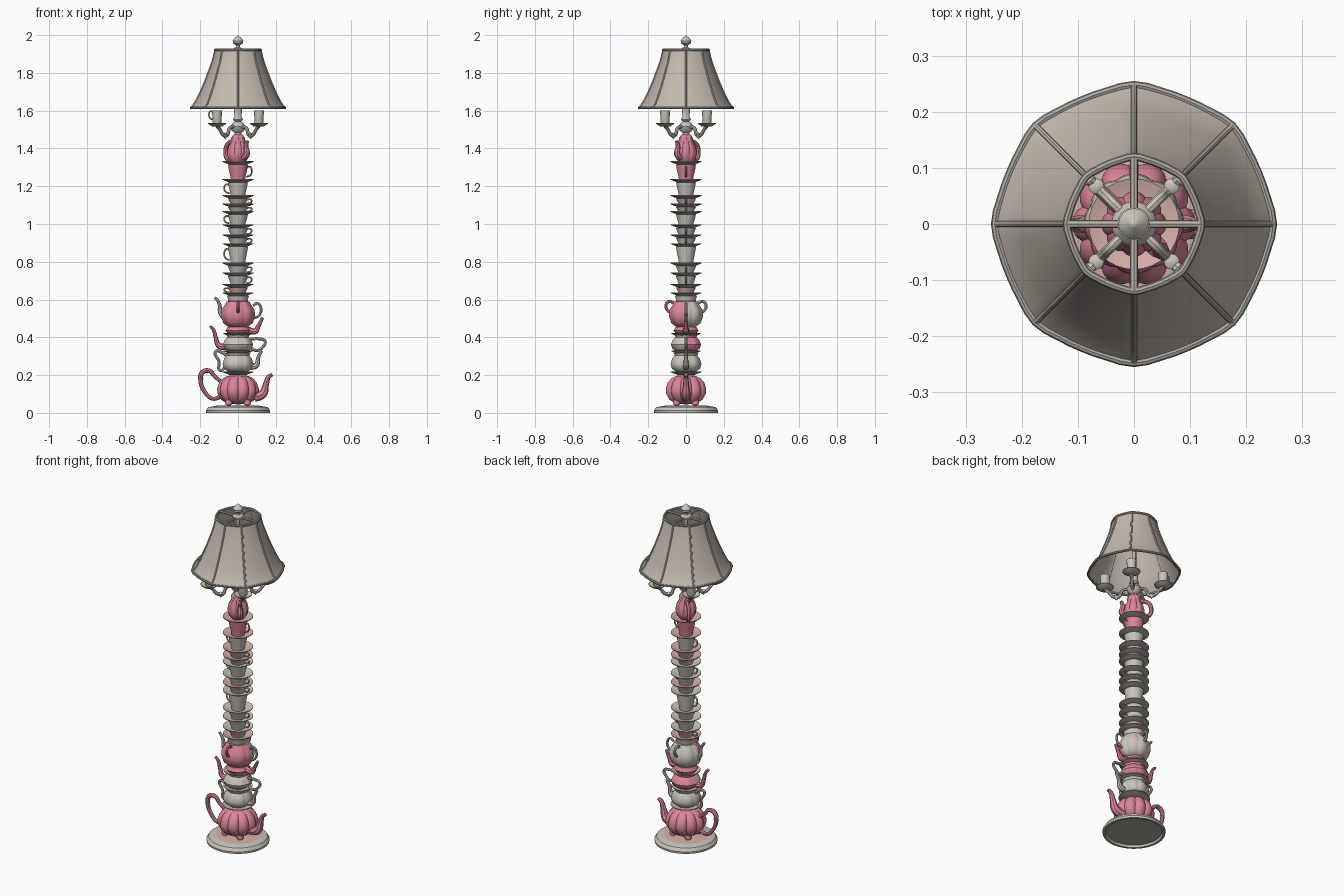
import bpy, math
from math import sin, cos, pi, radians

if "Cube" in bpy.data.objects:
    bpy.data.objects.remove(bpy.data.objects["Cube"])

def material(name, col):
    m = bpy.data.materials.new(name)
    m.diffuse_color = (*col, 1)
    m.use_nodes = True
    m.node_tree.nodes["Principled BSDF"].inputs["Base Color"].default_value = m.diffuse_color
    return m

CREAM = material("cream china", (.60, .56, .50))
SHADE = material("beige fabric", (.55, .49, .43))
PINK = material("pink glaze", (.72, .24, .32))
BLUSH = material("blush china", (.66, .43, .39))
GREY = material("warm grey trim", (.42, .39, .35))

def finish(name, me, mats, rule=None, angle=40):
    ob = bpy.data.objects.new(name, me)
    bpy.context.collection.objects.link(ob)
    me.materials.clear()
    for m in mats:
        me.materials.append(m)
    for p in me.polygons:
        p.material_index = rule(p) if rule else 0
    bpy.ops.object.select_all(action='DESELECT')
    ob.select_set(True)
    bpy.context.view_layer.objects.active = ob
    bpy.ops.object.shade_smooth_by_angle(angle=radians(angle))
    return ob

def lathe(name, prof, mats, n=32, at=(0, 0), shape=None, rule=None, closed=False):
    """Spin (radius, z) points; shape(angle) scales the radius."""
    v, f, rings = [], [], []
    for r, z in prof:
        if r == 0:
            rings.append([len(v)] * n)
            v.append((at[0], at[1], z))
        else:
            rings.append(list(range(len(v), len(v) + n)))
            for i in range(n):
                t = 2 * pi * i / n
                k = r * (shape(t) if shape else 1)
                v.append((at[0] + k * cos(t), at[1] + k * sin(t), z))
    pairs = list(zip(rings, rings[1:]))
    if closed:
        pairs.append((rings[-1], rings[0]))
    for a, b in pairs:
        for i in range(n):
            j = (i + 1) % n
            q = list(dict.fromkeys((a[i], a[j], b[j], b[i])))
            if len(q) > 2:
                f.append(q)
    me = bpy.data.meshes.new(name)
    me.from_pydata(v, [], f)
    return finish(name, me, mats, rule)

def tube(name, pts, radii, mat, ang=0, at=(0, 0), cyclic=False, res=6):
    """Tube along (distance, z) points in the vertical plane at angle ang, or xyz points."""
    cu = bpy.data.curves.new(name, 'CURVE')
    cu.dimensions = '3D'
    cu.bevel_depth, cu.bevel_resolution, cu.resolution_u = 1, 2, res
    cu.use_fill_caps = True
    s = cu.splines.new('BEZIER')
    s.bezier_points.add(len(pts) - 1)
    s.use_cyclic_u = cyclic
    for i, (b, p) in enumerate(zip(s.bezier_points, pts)):
        b.co = p if len(p) == 3 else (at[0] + p[0] * cos(ang), at[1] + p[0] * sin(ang), p[1])
        b.handle_left_type = b.handle_right_type = 'AUTO'
        b.radius = radii[i] if isinstance(radii, (list, tuple)) else radii
    tmp = bpy.data.objects.new("tmp", cu)
    bpy.context.collection.objects.link(tmp)
    bpy.context.view_layer.update()
    me = bpy.data.meshes.new_from_object(tmp.evaluated_get(bpy.context.evaluated_depsgraph_get()))
    bpy.data.objects.remove(tmp)
    return finish(name, me, [mat])

def flutes(n, a):
    return lambda t: 1 - a + a * abs(cos(n * t / 2)) ** .7

def saucer(name, z, r, mat, at=(0, 0)):
    lathe(name, [(0, z - .012), (r * .5, z - .012), (r, z + .004), (r, z + .008),
                 (r * .55, z - .004), (0, z - .004)], [mat, GREY], at=at,
          rule=lambda p: 1 if p.normal.z < -.2 else 0)

def ear(name, r, z, h, mat, ang, out=.035, th=.006, at=(0, 0)):
    tube(name, [(r, z - h * .5), (r + out * .8, z - h * .3), (r + out, z + h * .25),
                (r + out * .55, z + h * .5), (r, z + h * .35)], th, mat, ang, at)

# base plate
lathe("base", [(0, .012), (.15, .012), (.155, 0), (.168, 0), (.17, .012), (.158, .03), (.12, .037),
               (.1, .04), (0, .04)], [CREAM, BLUSH, GREY], n=48,
      rule=lambda p: 2 if p.normal.z < -.5 else
      (1 if p.center.z > .037 else 0))

# bottom pink teapot
lathe("large_teapot", [(0, .045), (.055, .048), (.09, .07), (.108, .1), (.111, .125), (.1, .16),
                       (.08, .183), (.055, .196), (0, .2)], [PINK], n=80, shape=flutes(10, .12))
for i in range(4):
    a = pi / 4 + i * pi / 2
    lathe("teapot_foot", [(0, .038), (.016, .042), (.02, .055), (.012, .075), (0, .08)], [PINK], n=12,
          at=(.07 * cos(a), .07 * sin(a)))
tube("large_spout", [(.085, .085), (.13, .1), (.148, .15), (.162, .19), (.182, .203)],
     [.028, .024, .016, .012, .009], PINK)
tube("large_handle", [(.095, .085), (.135, .075), (.175, .11), (.198, .17), (.188, .215), (.15, .222),
                      (.125, .195), (.09, .165)], [.012, .01, .011, .012, .013, .012, .01, .01], PINK, pi)
ear("handle_curl", .185, .19, .03, PINK, pi, .02, .006)

# second cream pot
saucer("pot_saucer_low", .212, .083, CREAM)
lathe("cream_pot", [(0, .215), (.05, .216), (.075, .235), (.082, .26), (.074, .285), (.06, .305),
                    (.066, .318), (0, .32)], [CREAM], n=64, shape=flutes(8, .06))
tube("cream_pot_handle", [(.07, .24), (.095, .225), (.1, .27), (.118, .325), (.085, .32), (.06, .3)],
     .008, CREAM, pi)
tube("cream_pot_spout", [(.065, .245), (.095, .25), (.108, .295), (.125, .33)], [.018, .015, .01, .008], CREAM)

# third pot, cream in front and pink behind
front_back = lambda p: 0 if p.center.y < 0 else 1
saucer("pot_saucer_mid", .322, .078, CREAM)
lathe("two_tone_pot", [(0, .322), (.05, .325), (.072, .34), (.08, .362), (.07, .385), (.055, .4),
                       (.06, .412), (0, .414)], [CREAM, PINK], n=64, shape=flutes(8, .05), rule=front_back)
tube("two_tone_spout", [(.065, .35), (.1, .355), (.118, .4), (.13, .44), (.148, .46)],
     [.018, .015, .011, .009, .007], PINK, pi)
tube("two_tone_handle", [(.065, .345), (.1, .33), (.132, .35), (.143, .38), (.11, .392), (.065, .39)],
     .008, CREAM)

# fourth pot, pink in front and cream behind
saucer("pot_saucer_high", .415, .078, BLUSH)
lathe("pink_foot_bowl", [(0, .41), (.05, .415), (.065, .435), (.055, .455), (0, .46)], [PINK], n=48)
tube("pink_spout", [(.05, .44), (.09, .432), (.108, .46), (.13, .505)], [.018, .016, .011, .008], PINK)
lathe("upper_pot", [(0, .45), (.05, .455), (.078, .475), (.09, .51), (.088, .545), (.07, .572),
                    (.06, .59), (0, .6)], [PINK, CREAM], n=64, shape=flutes(8, .07), rule=front_back)
tube("upper_spout", [(.07, .5), (.092, .53), (.1, .58), (.122, .612)], [.015, .013, .009, .007], CREAM, pi)
ear("upper_handle", .08, .54, .08, CREAM, 0, .04, .007)
ear("front_ear", .065, .56, .06, PINK, -pi / 2, .04, .008)
ear("back_ear", .065, .56, .06, CREAM, pi / 2, .04, .008)

# tower of cups and saucers: saucer height, colour
tower = [(.63, BLUSH), (.675, CREAM), (.735, CREAM), (.787, CREAM), (.89, CREAM), (.937, BLUSH),
         (.99, CREAM), (1.06, CREAM), (1.1, BLUSH), (1.145, BLUSH), (1.23, BLUSH), (1.325, BLUSH)]
lathe("tower_foot", [(0, .59), (.05, .59), (.058, .62), (0, .625)], [CREAM])
for i, (z, mat) in enumerate(tower):
    saucer("saucer", z, .081, mat)
    if i == len(tower) - 1:
        break
    top = tower[i + 1][0] - .01
    h = top - z
    cup = PINK if i == 10 else BLUSH if i in (0, 8) else CREAM
    lathe("cup", [(0, z - .004), (.036, z - .004), (.04, z + h * .25), (.047, z + h * .6),
                  (.053, top), (0, top)], [cup])
    ear("cup_handle", .044, z + h * .55, h * .65, cup, 0 if i % 3 else pi, .028, .0045)

# pink creamer at the top, handle towards back left
lathe("creamer", [(0, 1.32), (.035, 1.323), (.052, 1.345), (.058, 1.375), (.05, 1.41), (.036, 1.435),
                  (.038, 1.455), (.025, 1.472), (0, 1.478)], [PINK], n=48, shape=flutes(8, .1))
tube("creamer_handle", [(.045, 1.34), (.08, 1.345), (.093, 1.385), (.075, 1.425), (.03, 1.44)],
     .012, PINK, 3 * pi / 4)
tube("creamer_spout", [(.035, 1.35), (.065, 1.37), (.06, 1.41), (.068, 1.44)], [.02, .017, .012, .01],
     PINK, -pi / 4)

# candle-arm hub and stem
lathe("hub", [(0, 1.465), (.02, 1.47), (.016, 1.482), (.034, 1.495), (.04, 1.515), (.03, 1.533),
              (.016, 1.542), (.026, 1.552), (.018, 1.57), (.022, 1.6), (.022, 1.625), (0, 1.627)], [CREAM])
lathe("stem", [(0, 1.62), (.01, 1.62), (.01, 1.925), (0, 1.925)], [BLUSH], n=12)

# four arms on the diagonals, each with a dish and a small cup
for i in range(4):
    a = pi / 4 + i * pi / 2
    c = (.157 * cos(a), .157 * sin(a))
    tube("candle_arm", [(.025, 1.515), (.06, 1.51), (.085, 1.468), (.11, 1.472), (.14, 1.505), (.157, 1.522)],
         [.009, .009, .01, .01, .009, .012], CREAM, a)
    lathe("arm_drop", [(0, 1.448), (.008, 1.46), (.014, 1.475), (0, 1.485)], [CREAM], n=12,
          at=(.095 * cos(a), .095 * sin(a)))
    saucer("candle_dish", 1.527, .048, CREAM, c)
    lathe("candle_cup", [(0, 1.522), (.017, 1.523), (.024, 1.54), (.026, 1.602), (.022, 1.602),
                         (.021, 1.56), (0, 1.56)], [CREAM, BLUSH], n=24, at=c,
          rule=lambda p: 1 if p.normal.z > .5 else 0)
    if i in (1, 2):
        ear("candle_cup_handle", .022, 1.575, .045, CREAM, pi, .02, .004, c)

# eight-panel lampshade
def octagon(t):
    u = (t % (pi / 4)) - pi / 8
    return .55 + .45 * cos(pi / 8) / cos(u)

outer = [(.248, 1.615), (.228, 1.64), (.207, 1.68), (.18, 1.74), (.153, 1.81), (.132, 1.87), (.12, 1.922)]
inner = [(r - .004, z) for r, z in reversed(outer)]
lathe("lampshade", outer + inner, [SHADE], n=64, shape=octagon, closed=True)
for i in range(8):
    tube("shade_rib", outer, .0055, SHADE, i * pi / 4, res=3)
for name, (r, z), th in (("lower_rim", outer[0], .007), ("upper_rim", outer[-1], .007)):
    ring = []
    for i in range(32):
        t = 2 * pi * i / 32
        ring.append((r * octagon(t) * cos(t), r * octagon(t) * sin(t), z))
    tube(name, ring, th, GREY, cyclic=True, res=2)

# top spokes and finial
for i in range(4):
    tube("shade_spoke", [(0, 1.922), (.118, 1.922)], .007, SHADE, i * pi / 2, res=1)
lathe("finial", [(0, 1.91), (.03, 1.915), (.03, 1.927), (.012, 1.935), (.01, 1.945), (.026, 1.957),
                 (.028, 1.97), (.018, 1.985), (.007, 1.992), (0, 2.0)], [CREAM], n=16)
